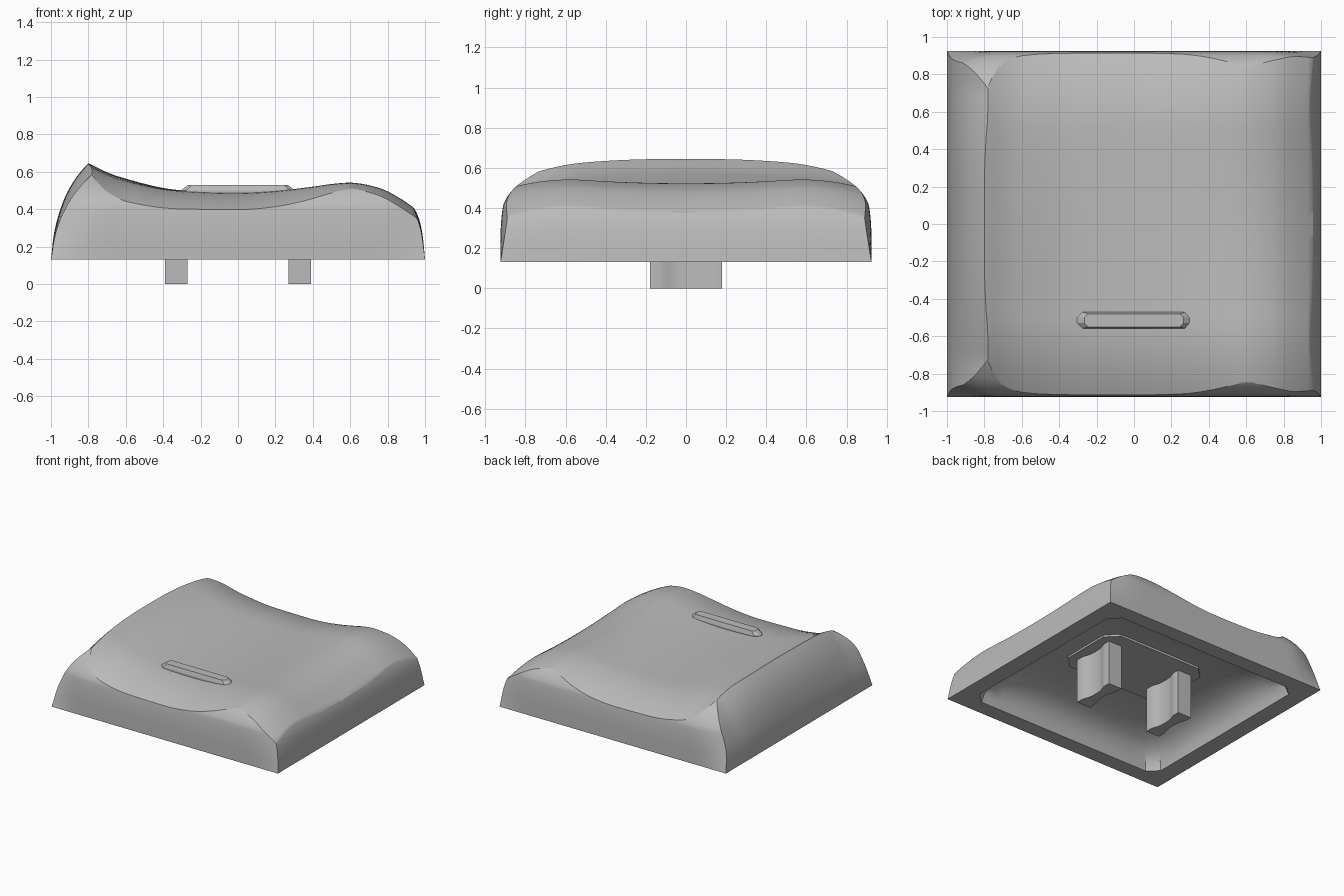
import bpy, bmesh, math
from mathutils import Vector

cube = bpy.data.objects.get("Cube")
if cube:
    bpy.data.objects.remove(cube)

grey = bpy.data.materials.new("warm_grey_plastic")
grey.use_nodes = True
GREY = (0.5, 0.5, 0.5, 1)
grey.diffuse_color = GREY
grey.node_tree.nodes["Principled BSDF"].inputs["Base Color"].default_value = GREY

BASE = 0.13
DEPTH = 0.925


def spline(pts, n=6):
    """Smooth polyline through a few 2D points."""
    p = [Vector(q) for q in pts]
    p = [2 * p[0] - p[1]] + p + [2 * p[-1] - p[-2]]
    out = []
    for a, b, c, d in zip(p, p[1:], p[2:], p[3:]):
        for k in range(n):
            t = k / n
            out.append(0.5 * (2 * b + (c - a) * t + (2 * a - 5 * b + 4 * c - d) * t**2
                              + (3 * b - a - 3 * c + d) * t**3))
    return out + [p[-2]]


def loft(name, rings):
    """Closed solid skinned through matching rings of points."""
    bm = bmesh.new()
    loops = [[bm.verts.new(v) for v in ring] for ring in rings]
    n = len(loops[0])
    for lo, hi in zip(loops, loops[1:]):
        for i in range(n):
            j = (i + 1) % n
            bm.faces.new((lo[i], lo[j], hi[j], hi[i]))
    bm.faces.new(loops[0])
    bm.faces.new(loops[-1])
    bmesh.ops.recalc_face_normals(bm, faces=bm.faces)
    mesh = bpy.data.meshes.new(name)
    bm.to_mesh(mesh)
    bm.free()
    mesh.materials.append(grey)
    obj = bpy.data.objects.new(name, mesh)
    bpy.context.collection.objects.link(obj)
    return obj


def boolean(obj, tool, operation):
    """Apply a boolean and discard the tool."""
    mod = obj.modifiers.new("cut", 'BOOLEAN')
    mod.object, mod.operation, mod.solver = tool, operation, 'EXACT'
    graph = bpy.context.evaluated_depsgraph_get()
    mesh = bpy.data.meshes.new_from_object(obj.evaluated_get(graph))
    obj.modifiers.clear()
    obj.data = mesh
    bpy.data.objects.remove(tool)


def smooth(obj, angle=30):
    bpy.ops.object.select_all(action='DESELECT')
    obj.select_set(True)
    bpy.context.view_layer.objects.active = obj
    bpy.ops.object.shade_smooth_by_angle(angle=math.radians(angle))


def octagon(rx, ry, z, cut, y0=0):
    half = [(rx, -ry + cut), (rx, ry - cut), (rx - cut, ry), (-rx + cut, ry)]
    return [(s * x, s * y + y0, z) for s in (1, -1) for x, y in half]


def rounded(rx, ry, z, power, n=64):
    """Superellipse ring; a high power is nearly a rectangle."""
    ring = []
    for k in range(n):
        a = 2 * math.pi * (k + 0.5) / n
        c, s = math.cos(a), math.sin(a)
        r = (abs(c)**power + abs(s)**power)**(-1 / power)
        ring.append((rx * r * c, ry * r * s, z))
    return ring


# Left and right walls: curved outline that leans further in towards the corners
left = spline([(-1, BASE), (-0.98, 0.29), (-0.935, 0.44), (-0.875, 0.555),
               (-0.8, 0.645), (-0.7, 0.73), (-0.55, 0.8)])
right = spline([(0.5, 0.8), (0.75, 0.65), (0.86, 0.53), (0.93, 0.425),
                (0.967, 0.35), (0.987, 0.26), (1, BASE)])


def side_section(y):
    t = min(abs(y), DEPTH)
    lean_left = min(1.5, 1 + 0.28 * (t / 0.6)**3)
    lean_right = 1 + 0.3 * (t / 0.9)**6
    return ([(-1 + (p.x + 1) * lean_left, y, p.y) for p in left]
            + [(1 - (1 - p.x) * lean_right, y, p.y) for p in right])


body = loft("cap_shell", [side_section(k / 25) for k in range(-27, 28)])

# Front and back walls: near upright, sheared inwards at both ends
half = spline([(DEPTH, BASE), (0.924, 0.28), (0.915, 0.39), (0.9, 0.44),
               (0.86, 0.495), (0.8, 0.545), (0.72, 0.595), (0.58, 0.66), (0.3, 0.72)])


def front_section(x):
    end = max(0, min(1, (abs(x) - 0.7) / 0.3))
    shear = (0.33 if x < 0 else 0.18) * end**2
    edge = [(DEPTH, 0)] + [(p.x - shear * (p.y - BASE), p.y) for p in half]
    return [(x, y, z) for y, z in edge] + [(x, -y, z) for y, z in reversed(edge)]


boolean(body, loft("front_back_walls", [front_section(k / 25) for k in range(-27, 28)]),
        'INTERSECT')

# Dished top, rolling down towards the front and back
dish = spline([(-1.1, 0.76), (-0.95, 0.71), (-0.8, 0.645), (-0.7, 0.597), (-0.6, 0.563),
               (-0.4, 0.513), (-0.2, 0.493), (0, 0.487), (0.2, 0.495), (0.4, 0.512),
               (0.5, 0.521), (0.6, 0.522), (0.7, 0.508), (0.8, 0.475), (0.93, 0.395),
               (1.1, 0.26)], 5)


def top_height(p, y):
    gain = 0.025 if p.x > 0 else -0.017
    lift = gain * min(1, abs(p.x) / 0.6)**2 * (y / 0.6)**2
    roll = 0.09 * max(0, (abs(y) - 0.5) / 0.415)**2
    return p.y + lift - roll


ROWS = 50
rings = []
for p in dish:
    ys = [-1 + 2 * k / ROWS for k in range(ROWS + 1)]
    rings.append([(p.x, y, top_height(p, y)) for y in ys] + [(p.x, 1, -0.2), (p.x, -1, -0.2)])
boolean(body, loft("dished_top", rings), 'INTERSECT')

# Hollow underside: a shallow bowl with a nearly flat ceiling
bowl = [(0.863, 0.8, 0.1, 60), (0.863, 0.8, BASE, 60), (0.85, 0.787, 0.19, 30),
        (0.82, 0.755, 0.25, 14), (0.765, 0.7, 0.3, 8), (0.69, 0.625, 0.335, 5),
        (0.59, 0.52, 0.36, 4), (0.45, 0.38, 0.373, 3), (0.2, 0.17, 0.377, 2)]
boolean(body, loft("underside_bowl", [rounded(*ring) for ring in bowl]), 'DIFFERENCE')
smooth(body)

# Raised finger bar near the front
loft("finger_bar", [octagon(0.305, 0.044, 0.45, 0.03, -0.515),
                    octagon(0.305, 0.044, 0.5, 0.03, -0.515),
                    octagon(0.265, 0.035, 0.53, 0.02, -0.515)])

# Mounting pad under the ceiling
loft("mounting_pad", [octagon(0.46, 0.29, z, 0.09) for z in (0.357, 0.4)])

# Two waisted clip legs
side = spline([(0.06, -0.18), (0.058, -0.12), (0.038, -0.05), (0.038, 0.05),
               (0.058, 0.12), (0.06, 0.18)], 4)
for name, cx in (("left_leg", 0.33), ("right_leg", -0.33)):
    section = [(s * p.x + cx, s * p.y) for s in (1, -1) for p in side]
    smooth(loft(name, [[(x, y, z) for x, y in section] for z in (0, 0.38)]))
